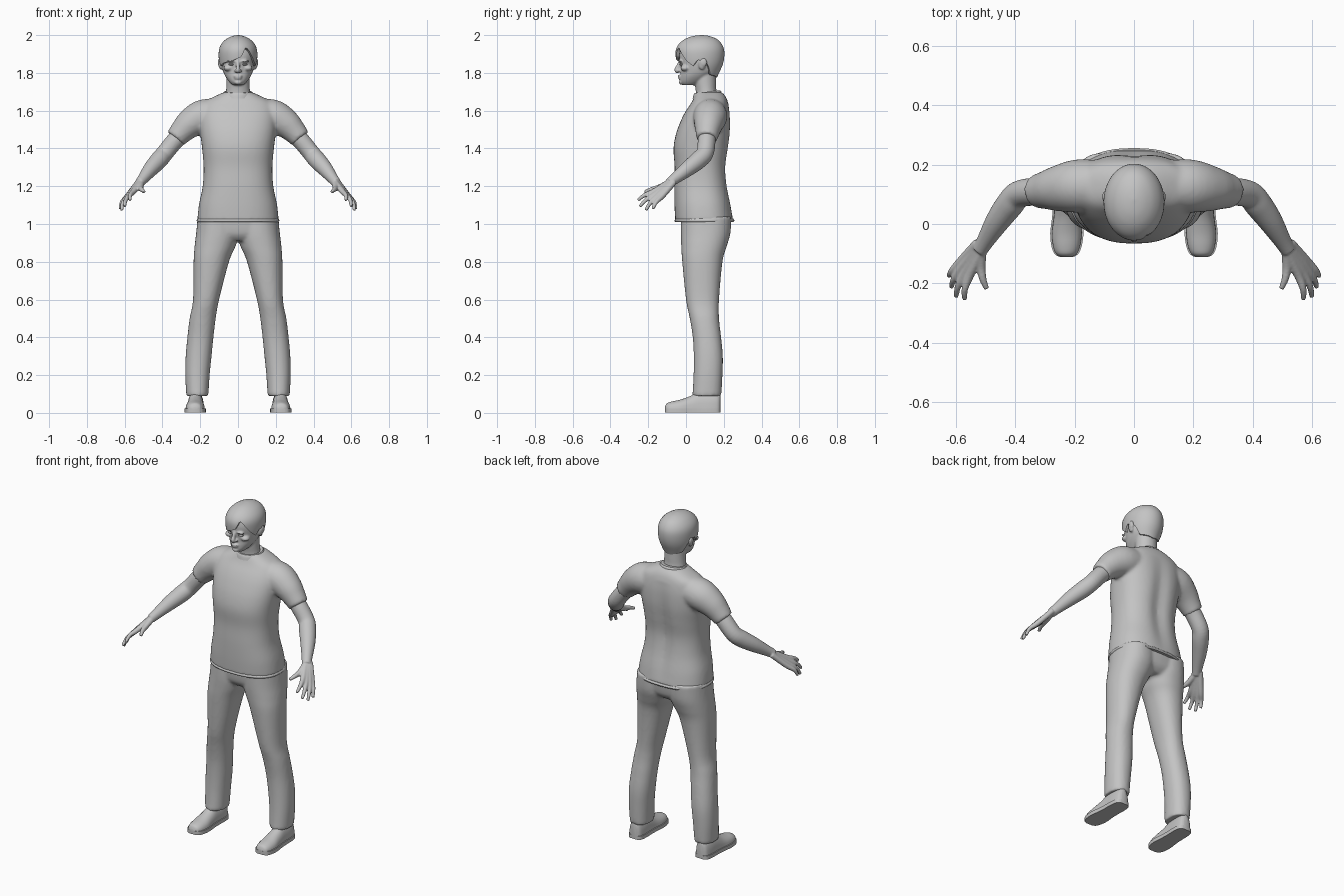
import bpy, bmesh
from math import sin, cos, pi, exp, copysign, degrees
from mathutils import Vector

if "Cube" in bpy.data.objects:
    bpy.data.objects.remove(bpy.data.objects["Cube"])

grey = bpy.data.materials.new("plain grey")
grey.use_nodes = True
grey.diffuse_color = (0.55, 0.55, 0.55, 1)
grey.node_tree.nodes["Principled BSDF"].inputs["Base Color"].default_value = (0.55, 0.55, 0.55, 1)
SIDES = (1, -1)


def spline(rows, n=5):
    """Smooth curve through rows of numbers."""
    out = []
    for i in range(len(rows) - 1):
        a, b, c, d = rows[max(i - 1, 0)], rows[i], rows[i + 1], rows[min(i + 2, len(rows) - 1)]
        for k in range(n):
            t = k / n
            out.append([q + t * (r - p) / 2 + t * t * (p - 2.5 * q + 2 * r - s / 2)
                        + t ** 3 * (1.5 * (q - r) + (s - p) / 2) for p, q, r, s in zip(a, b, c, d)])
    return out + [list(rows[-1])]


def look_up(table, x):
    for p, q in zip(table, table[1:]):
        if x <= q[0]:
            t = (x - p[0]) / (q[0] - p[0])
            return [u + t * (v - u) for u, v in zip(p[1:], q[1:])]
    return table[-1][1:]


def loft(bm, rings):
    loops = [[bm.verts.new(p) for p in ring] for ring in rings]
    n = len(loops[0])
    for a, b in zip(loops, loops[1:]):
        for i in range(n):
            bm.faces.new((a[i], a[(i + 1) % n], b[(i + 1) % n], b[i]))
    bm.faces.new(loops[0][::-1])
    bm.faces.new(loops[-1])


def stack(bm, rows, power=2.0, n=40):
    """Rows of z, x0, x1, y0, y1 make a body of rounded level slices."""
    rings = []
    for z, x0, x1, y0, y1 in spline(rows):
        ring = []
        for i in range(n):
            c, s = cos(2 * pi * i / n), sin(2 * pi * i / n)
            c, s = (copysign(abs(v) ** (2 / power), v) for v in (c, s))
            ring.append(((x0 + x1 + (x1 - x0) * c) / 2, (y0 + y1 + (y1 - y0) * s) / 2, z))
        rings.append(ring)
    loft(bm, rings)


def tube(bm, rows, side=1, n=20):
    """Rows of x, y, z, radius make a round limb."""
    pts = spline([(side * x, y, z, r) for x, y, z, r in rows])
    rings = []
    for i, p in enumerate(pts):
        d = (Vector(pts[min(i + 1, len(pts) - 1)][:3]) - Vector(pts[max(i - 1, 0)][:3])).normalized()
        u = d.cross(Vector((0.1, 1, 0.15))).normalized()
        v = d.cross(u)
        rings.append([Vector(p[:3]) + p[3] * (u * cos(2 * pi * k / n) + v * sin(2 * pi * k / n))
                      for k in range(n)])
    loft(bm, rings)


def ball(bm, centre, size):
    new = bmesh.ops.create_uvsphere(bm, u_segments=20, v_segments=12, radius=1)["verts"]
    for v in new:
        v.co = Vector(centre) + Vector(a * b for a, b in zip(v.co, size))


def finish(bm, name, voxel=0, smooth=4):
    bmesh.ops.recalc_face_normals(bm, faces=bm.faces)
    mesh = bpy.data.meshes.new(name)
    bm.to_mesh(mesh)
    bm.free()
    mesh.materials.append(grey)
    mesh.shade_smooth()
    ob = bpy.data.objects.new(name, mesh)
    bpy.context.collection.objects.link(ob)
    if voxel:
        m = ob.modifiers.new("fuse", "REMESH")
        m.mode, m.voxel_size, m.use_smooth_shade = "VOXEL", voxel, True
        m = ob.modifiers.new("soften", "SMOOTH")
        m.factor, m.iterations = 0.5, smooth
    else:
        bpy.context.view_layer.objects.active = ob
        bpy.ops.object.select_all(action="DESELECT")
        ob.select_set(True)
        bpy.ops.object.shade_smooth_by_angle(angle=0.8)
    return ob


# Shirt: torso and sleeves fused, with a spine hollow
bm = bmesh.new()
torso = [(1.015, .216, -.057, .252), (1.1, .207, -.061, .24), (1.2, .187, -.062, .222),
         (1.3, .182, -.06, .215), (1.4, .19, -.066, .228), (1.48, .2, -.052, .237),
         (1.55, .205, -.026, .237), (1.6, .2, 0, .232), (1.645, .18, .03, .222),
         (1.675, .125, .045, .21), (1.698, .075, .055, .19)]
stack(bm, [(z, -w, w, a, b) for z, w, a, b in torso], 2.4, 60)
for v in bm.verts:
    if v.co.y > .1 and v.co.z < 1.62:
        v.co.y -= .018 * exp(-(v.co.x / .045) ** 2) * sin(pi * (v.co.z - 1) / .65)
for s in SIDES:
    tube(bm, [(.11, .13, 1.58, .085), (.19, .128, 1.567, .09), (.255, .12, 1.53, .078),
              (.3, .114, 1.487, .064), (.33, .11, 1.452, .056)], s, 28)
finish(bm, "shirt", .009, 8)

# Shirt hem and collar bands
bm = bmesh.new()
stack(bm, [(1.01, -.214, .214, -.056, .25), (1.018, -.219, .219, -.061, .256),
           (1.028, -.214, .214, -.056, .25)], 2.4, 60)
finish(bm, "shirt_hem")
bm = bmesh.new()
stack(bm, [(1.672, -.082, .082, .035, .19), (1.69, -.08, .08, .04, .188), (1.7, -.074, .074, .046, .182)])
for v in bm.verts:
    v.co.z += .1 * (v.co.y - .11)
finish(bm, "collar")

# Trousers: hips and legs fused
bm = bmesh.new()
stack(bm, [(.91, -.12, .12, .01, .19), (.95, -.21, .21, -.02, .225), (1.04, -.212, .212, -.03, .238)], 2.4)
legs = [(1.04, .0, .213, -.028, .24), (.95, -.006, .222, -.028, .235), (.88, .014, .23, -.025, .215),
        (.8, .048, .235, -.02, .193), (.6, .1, .238, .0, .175), (.5, .118, .256, .02, .175),
        (.4, .13, .268, .036, .186), (.3, .14, .277, .041, .195), (.2, .15, .279, .04, .193),
        (.09, .157, .274, .034, .187)]
for s in SIDES:
    stack(bm, [(z, s * a, s * b, c, d) for z, a, b, c, d in legs], 2.2)
finish(bm, "trousers", .009, 5)

# Shoes with separate soles
bm, soles = bmesh.new(), bmesh.new()
shape = [(-.112, .015, .03), (-.102, .034, .05), (-.075, .046, .06), (-.03, .051, .07),
         (.02, .046, .088), (.07, .043, .112), (.13, .043, .115), (.17, .036, .11), (.183, .018, .095)]
for s in SIDES:
    upper, outline = [], []
    for y, w, h in spline(shape, 4):
        x = s * (.226 - .02 * y)
        upper.append([(x + w * cos(t * pi / 12), y, .018 + (h - .018) * max(sin(t * pi / 12), 0) ** .8)
                      for t in range(13)])
        outline.append((x, y, w + .005))
    loft(bm, upper)
    rim = [(x + w, y) for x, y, w in outline] + [(x - w, y) for x, y, w in outline[::-1]]
    loft(soles, [[(x, y, z) for x, y in rim] for z in (.002, .024)])
finish(bm, "shoes")
finish(soles, "shoe_soles")

# Arms with hands: every finger starts at the wrist so they form the palm
bm = bmesh.new()
arm = [(.27, .115, 1.5, .046), (.33, .11, 1.445, .047), (.388, .1, 1.375, .046), (.42, .065, 1.337, .047),
       (.46, .01, 1.293, .041), (.5, -.055, 1.243, .03), (.52, -.088, 1.218, .026)]
fingers = [((.553, -.17, 1.172), (.571, -.255, 1.125)), ((.568, -.16, 1.16), (.6, -.245, 1.092)),
           ((.58, -.146, 1.152), (.616, -.213, 1.073)), ((.585, -.127, 1.147), (.624, -.176, 1.08))]
for s in SIDES:
    tube(bm, arm, s, 24)
    for k, (knuckle, tip) in enumerate(fingers):
        a, b = Vector(knuckle), Vector(tip)
        root = Vector((.512 + .005 * k, -.088 + .008 * k, 1.222))
        bend = a.lerp(b, .55) + Vector((.008, -.004, .006))
        tube(bm, [(*root, .017), (*a, .0155), (*bend, .0115), (*b, .0085)], s, 12)
    tube(bm, [(.515, -.095, 1.215, .018), (.516, -.145, 1.192, .016),
              (.51, -.185, 1.182, .0125), (.497, -.218, 1.17, .009)], s, 12)
finish(bm, "arms", .0045, 4)

# Head: skull, neck, jaw, nose, lips, brows and ears fused
bm = bmesh.new()
skull = [(1.735, .028, -.018, .05), (1.752, .046, -.03, .09), (1.78, .066, -.03, .13),
         (1.81, .079, -.028, .165), (1.85, .087, -.033, .182), (1.9, .09, -.036, .188),
         (1.95, .076, -.02, .175), (1.975, .05, .02, .14)]
stack(bm, [(z, -w, w, a, b) for z, w, a, b in skull], 2.2)
stack(bm, [(1.64, -.075, .075, .05, .18), (1.7, -.064, .064, .052, .162),
           (1.75, -.061, .061, .045, .16), (1.82, -.062, .062, .04, .16)])
tube(bm, [(0, -.03, 1.865, .008), (0, -.043, 1.835, .01), (0, -.049, 1.815, .013), (0, -.038, 1.803, .01)])
ball(bm, (0, -.032, 1.783), (.024, .012, .006))
ball(bm, (0, -.031, 1.772), (.021, .011, .006))
ball(bm, (0, -.026, 1.75), (.02, .012, .012))
for s in SIDES:
    ball(bm, (s * .014, -.036, 1.811), (.008, .01, .007))
    ball(bm, (s * .036, -.031, 1.862), (.026, .011, .006))
    ball(bm, (s * .052, -.004, 1.825), (.025, .025, .016))
    ball(bm, (s * .09, .085, 1.847), (.013, .02, .031))
    ball(bm, (s * .098, .092, 1.855), (.009, .02, .024))
finish(bm, "head", .005, 4)

# Eyes
bm = bmesh.new()
for s in SIDES:
    ball(bm, (s * .035, -.0225, 1.845), (.015, .012, .006))
finish(bm, "eyes")

# Hair: cap whose lower edge follows a side-swept fringe
edge = [(-180, 1.775), (-125, 1.79), (-108, 1.85), (-85, 1.87), (-72, 1.835), (-55, 1.85), (-15, 1.866),
        (10, 1.885), (24, 1.935), (32, 1.925), (55, 1.865), (72, 1.835), (85, 1.87), (108, 1.85),
        (125, 1.79), (180, 1.775)]
cap = [(1.77, .072, -.02, .162), (1.8, .085, -.03, .175), (1.84, .097, -.046, .193),
       (1.88, .102, -.054, .202), (1.92, .101, -.054, .202), (1.95, .09, -.04, .191),
       (1.975, .068, -.012, .17), (1.99, .043, .02, .14), (1.997, .022, .05, .115), (2.0, .003, .08, .086)]
cap = spline(cap, 6)
bm, rings = bmesh.new(), []
for j in range(26):
    ring = []
    for i in range(96):
        a = -pi + 2 * pi * i / 96
        low = look_up(edge, degrees(a))[0]
        z = 2.0 - (2.0 - low) * min(j / 24, 1) ** 1.7
        w, y0, y1 = look_up(cap, z)
        k = .86 if j == 25 else 1
        ring.append((k * w * sin(a), (y0 + y1) / 2 - k * cos(a) * (y1 - y0) / 2, z))
    rings.append(ring)
loft(bm, rings)
finish(bm, "hair")
